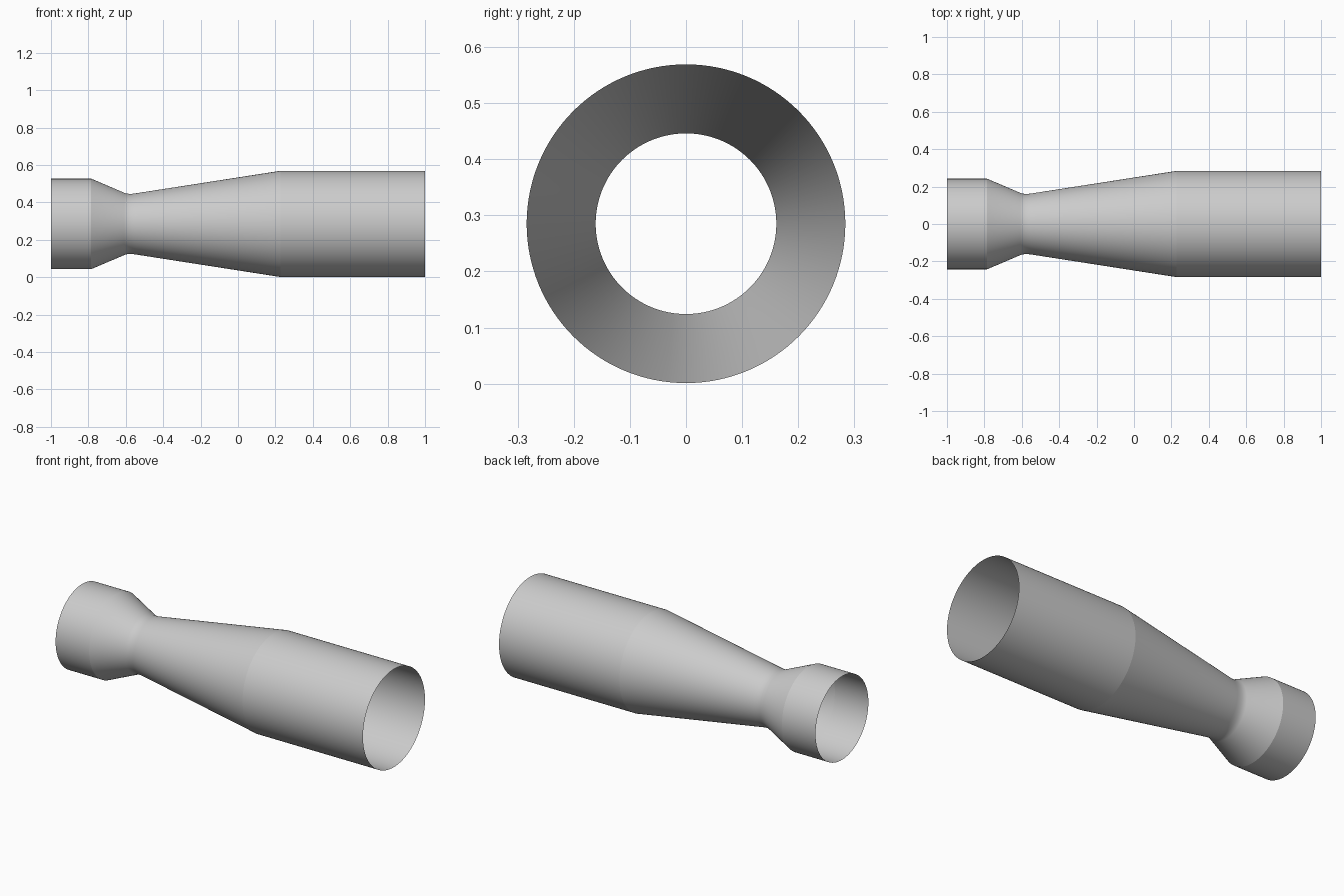
import bpy, bmesh
from math import cos, sin, tau

if "Cube" in bpy.data.objects:
    bpy.data.objects.remove(bpy.data.objects["Cube"])

SEGMENTS = 128
AXIS_Z = 0.285

# Venturi profile: (x, radius, sharp ring)
profile = [
    (-1.0, 0.242, False),     # inlet
    (-0.785, 0.242, True),    # start of the converging cone
    (-0.608, 0.1665, False),  # rounded throat
    (-0.596, 0.1625, False),
    (-0.582, 0.161, False),
    (-0.566, 0.161, False),
    (-0.550, 0.163, False),
    (0.228, 0.284, True),     # end of the diverging cone
    (1.0, 0.284, False),      # outlet
]

# Open thin-walled tube revolved about the x axis
bm = bmesh.new()
rings = []
for x, r, _ in profile:
    rings.append([bm.verts.new((x, r * cos(tau * i / SEGMENTS), r * sin(tau * i / SEGMENTS)))
                  for i in range(SEGMENTS)])
for a, b in zip(rings, rings[1:]):
    for i in range(SEGMENTS):
        j = (i + 1) % SEGMENTS
        bm.faces.new((a[i], a[j], b[j], b[i])).smooth = True
bmesh.ops.recalc_face_normals(bm, faces=bm.faces)
if sum(f.normal.dot((0, *f.calc_center_median().yz)) for f in bm.faces) < 0:
    bmesh.ops.reverse_faces(bm, faces=bm.faces)

# Crisp creases where the cones meet the straight pipes
for ring, (_, _, sharp) in zip(rings, profile):
    if sharp:
        for i in range(SEGMENTS):
            bm.edges.get((ring[i], ring[(i + 1) % SEGMENTS])).smooth = False

mesh = bpy.data.meshes.new("venturi_tube")
bm.to_mesh(mesh)
bm.free()
tube = bpy.data.objects.new("venturi_tube", mesh)
tube.location.z = AXIS_Z
bpy.context.collection.objects.link(tube)
